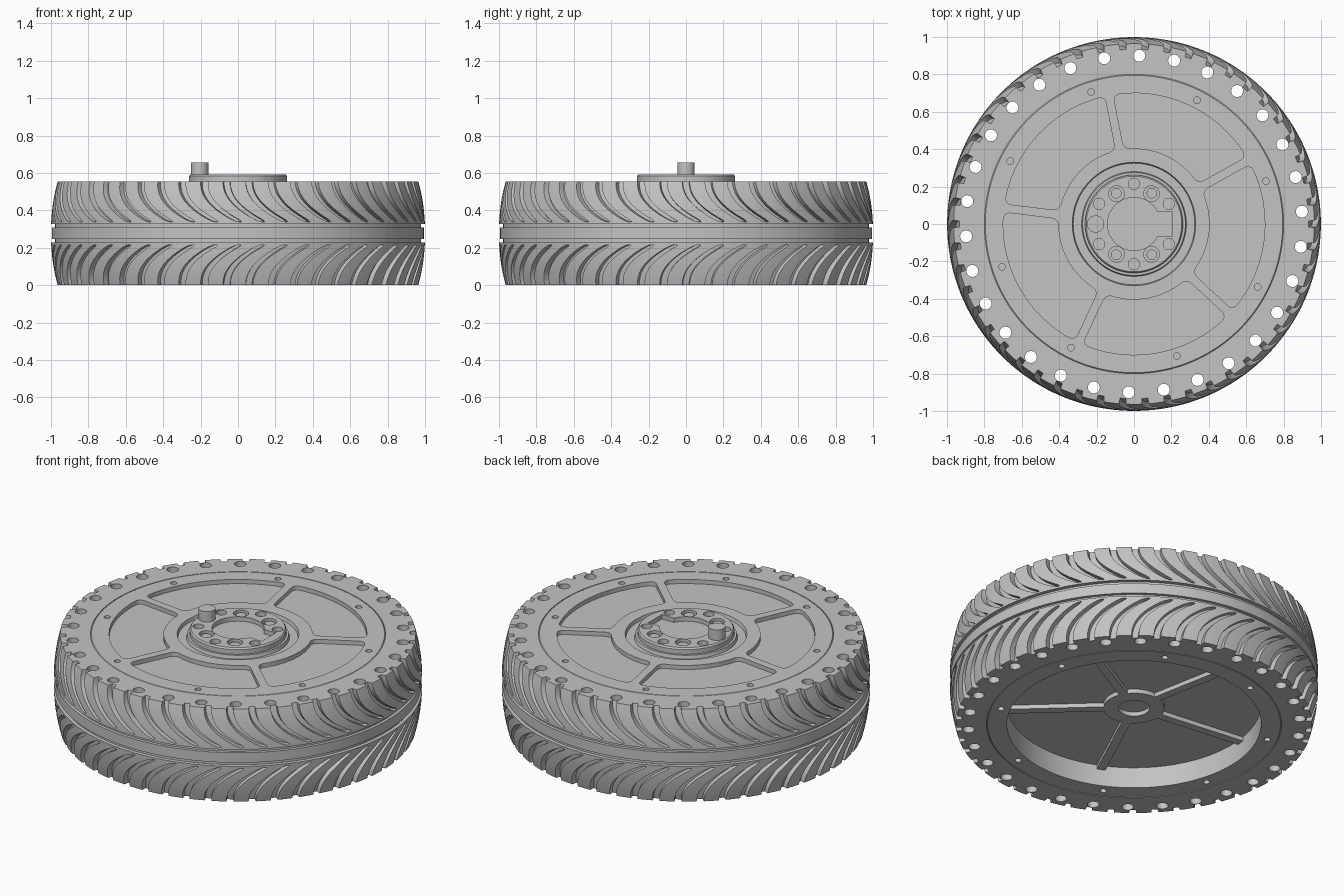
import bpy, bmesh, math
from math import sin, cos, pi, radians

cube = bpy.data.objects.get("Cube")
if cube:
    bpy.data.objects.remove(cube, do_unlink=True)

grey = bpy.data.materials.new("plain grey")
grey.use_nodes = True
COLOUR = (0.55, 0.55, 0.55, 1)
grey.diffuse_color = COLOUR
grey.node_tree.nodes["Principled BSDF"].inputs["Base Color"].default_value = COLOUR

H = 0.555          # wheel height
MID = H / 2


def add_object(name, bm):
    bmesh.ops.recalc_face_normals(bm, faces=bm.faces)
    mesh = bpy.data.meshes.new(name)
    bm.to_mesh(mesh)
    bm.free()
    mesh.materials.append(grey)
    ob = bpy.data.objects.new(name, mesh)
    bpy.context.collection.objects.link(ob)
    return ob


def loft(name, rings):
    """Skin closed rings of points; the last ring joins the first."""
    bm = bmesh.new()
    rows = [[bm.verts.new(p) for p in ring] for ring in rings]
    n = len(rows[0])
    for a, b in zip(rows, rows[1:] + rows[:1]):
        for i in range(n):
            j = (i + 1) % n
            bm.faces.new((a[i], a[j], b[j], b[i]))
    return add_object(name, bm)


def lathe(name, profile, steps=96):
    """Spin a profile; end points on the axis are closed as caps."""
    bm = bmesh.new()
    pts = [bm.verts.new((r, 0, z)) for r, z in profile]
    edges = [bm.edges.new(e) for e in zip(pts, pts[1:])]
    bmesh.ops.spin(bm, geom=pts + edges, cent=(0, 0, 0), axis=(0, 0, 1),
                   angle=2 * pi, steps=steps, use_merge=True)
    bmesh.ops.remove_doubles(bm, verts=bm.verts, dist=1e-5)
    return add_object(name, bm)


def prism(bm, outline, z0, z1, bevel=0, corners=()):
    low = [bm.verts.new((x, y, z0)) for x, y in outline]
    high = [bm.verts.new((x, y, z1)) for x, y in outline]
    n = len(low)
    bm.faces.new(low[::-1])
    bm.faces.new(high)
    for i in range(n):
        j = (i + 1) % n
        bm.faces.new((low[i], low[j], high[j], high[i]))
    if bevel:
        edges = [bm.edges.get((low[i], high[i])) for i in corners]
        bmesh.ops.bevel(bm, geom=edges, offset=bevel, segments=4,
                        profile=0.5, affect='EDGES')


def circle(r, dist=0, deg=0, n=20):
    cx, cy = dist * cos(radians(deg)), dist * sin(radians(deg))
    return [(cx + r * cos(2 * pi * i / n), cy + r * sin(2 * pi * i / n)) for i in range(n)]


def cut(ob, bm):
    cutter = add_object("cutter", bm)
    cutter.hide_render = True
    mod = ob.modifiers.new("cut", 'BOOLEAN')
    mod.operation, mod.solver, mod.object = 'DIFFERENCE', 'EXACT', cutter
    bpy.context.view_layer.objects.active = ob
    bpy.ops.object.modifier_apply(modifier=mod.name)
    bpy.data.objects.remove(cutter, do_unlink=True)


def smooth(ob):
    bpy.ops.object.select_all(action='DESELECT')
    ob.select_set(True)
    bpy.context.view_layer.objects.active = ob
    bpy.ops.object.shade_smooth_by_angle(angle=radians(30))


# Tyre: curved tread grooves in a sheared grid, plus a centre rib
TREADS, DEPTH, GAP = 50, 0.03, 0.16
COLS = [(-1, 0), (-0.85, 1), (0.85, 1), (1, 0)]


def tread_ring(d, side, radius=None, width=1.0, depth=DEPTH):
    t = min(1, (MID - d) / (MID - 0.06))
    shift = 0.2 * t ** 2.2
    r0 = radius or 1 - 0.036 * (d / MID) ** 2.2
    ring = []
    for k in range(TREADS):
        cols = [(c * GAP * width, r0 - depth * s) for c, s in COLS]
        cols += [(f, r0) for f in (0.33, 0.5, 0.67)]
        for f, r in cols:
            a = (k + f) * 2 * pi / TREADS + shift
            ring.append((r * cos(a), r * sin(a), MID + side * d))
    return ring


def half_tyre(side):
    steps = 12
    rows = [tread_ring(MID + (0.078 - MID) * i / steps, side) for i in range(steps + 1)]
    rows += [tread_ring(0.068, side, width=0.85), tread_ring(0.062, side, width=0.5),
             tread_ring(0.0615, side, width=0.45, depth=0)]
    rows += [tread_ring(d, side, r, 0.45, 0)
             for d, r in ((0.05, None), (0.0495, 0.978), (0.0305, 0.978), (0.03, 0.995))]
    return rows


def inner_ring(z):
    flat = tread_ring(MID, 1, 0.8, 1, 0)
    return [(x, y, z) for x, y, _ in flat]


tyre = loft("tyre", [inner_ring(0)] + half_tyre(-1) + half_tyre(1)[::-1] + [inner_ring(H)])
bm = bmesh.new()
for i in range(30):
    prism(bm, circle(0.032, 0.9, 4.2 + 12 * i), -0.1, H + 0.1)
cut(tyre, bm)
smooth(tyre)

# Wheel disc, hollow underneath, with a ring groove around the hub
disc = lathe("wheel_disc", [(0, 0.125), (0.69, 0.125), (0.69, 0), (0.795, 0), (0.807, 0.012),
                            (0.807, H - 0.012), (0.795, H), (0.33, H), (0.325, H - 0.02),
                            (0.28, H - 0.02), (0.275, H), (0, H)])
SPOKES = [29 + 72 * i for i in range(5)]
bm = bmesh.new()
for deg in SPOKES:
    mid, outline = radians(deg + 36), []
    for r, n, sign in ((0.7, 12, -1), (0.405, 8, 1)):
        half = radians(36) - math.asin(0.023 / r)
        for i in range(n + 1):
            a = mid + sign * half * (1 - 2 * i / n)
            outline.append((r * cos(a), r * sin(a)))
    prism(bm, outline, H - 0.025, H + 0.1, 0.035, (0, 12, 13, 21))
for i in range(8):
    for z0, z1 in ((H - 0.03, H + 0.1), (-0.1, 0.03)):
        prism(bm, circle(0.018, 0.742, 18 + 45 * i, 16), z0, z1)
cut(disc, bm)
smooth(disc)

# Underside ribs and boss
bm = bmesh.new()
for deg in SPOKES:
    a = radians(deg)
    prism(bm, [(x * cos(a) - y * sin(a), x * sin(a) + y * cos(a))
               for x, y in ((0.13, -0.024), (0.695, -0.024), (0.695, 0.024), (0.13, 0.024))],
          0.1, 0.13)
add_object("underside_ribs", bm)
smooth(lathe("underside_boss", [(0.085, 0.13), (0.085, 0.1), (0.165, 0.1), (0.165, 0.13)], 48))

# Hub plate with lobed centre recess, bolt holes and drive slot
hub = lathe("hub_plate", [(0, H - 0.03), (0.262, H - 0.03), (0.262, 0.583), (0.255, 0.592), (0, 0.592)])
FLOOR = 0.565
recesses = [circle(0.142, n=40), [(0, -0.065), (0.205, -0.065), (0.205, 0.065), (0, 0.065)]]
recesses += [circle(0.042, 0.187, d) for d in (60, 120, 240, 300)]
recesses += [circle(0.03, 0.215, d) for d in range(30, 360, 60)]
for outline in recesses:
    bm = bmesh.new()
    prism(bm, outline, FLOOR, 0.7)
    cut(hub, bm)
smooth(hub)

# Screws in the recess lobes
bm = bmesh.new()
for d in (60, 120, 240, 300):
    prism(bm, circle(0.028, 0.19, d), FLOOR - 0.01, 0.582)
smooth(add_object("hub_screws", bm))

# Drive pin
bm = bmesh.new()
prism(bm, circle(0.046, 0.205, 180, 32), FLOOR, 0.655)
smooth(add_object("drive_pin", bm))
